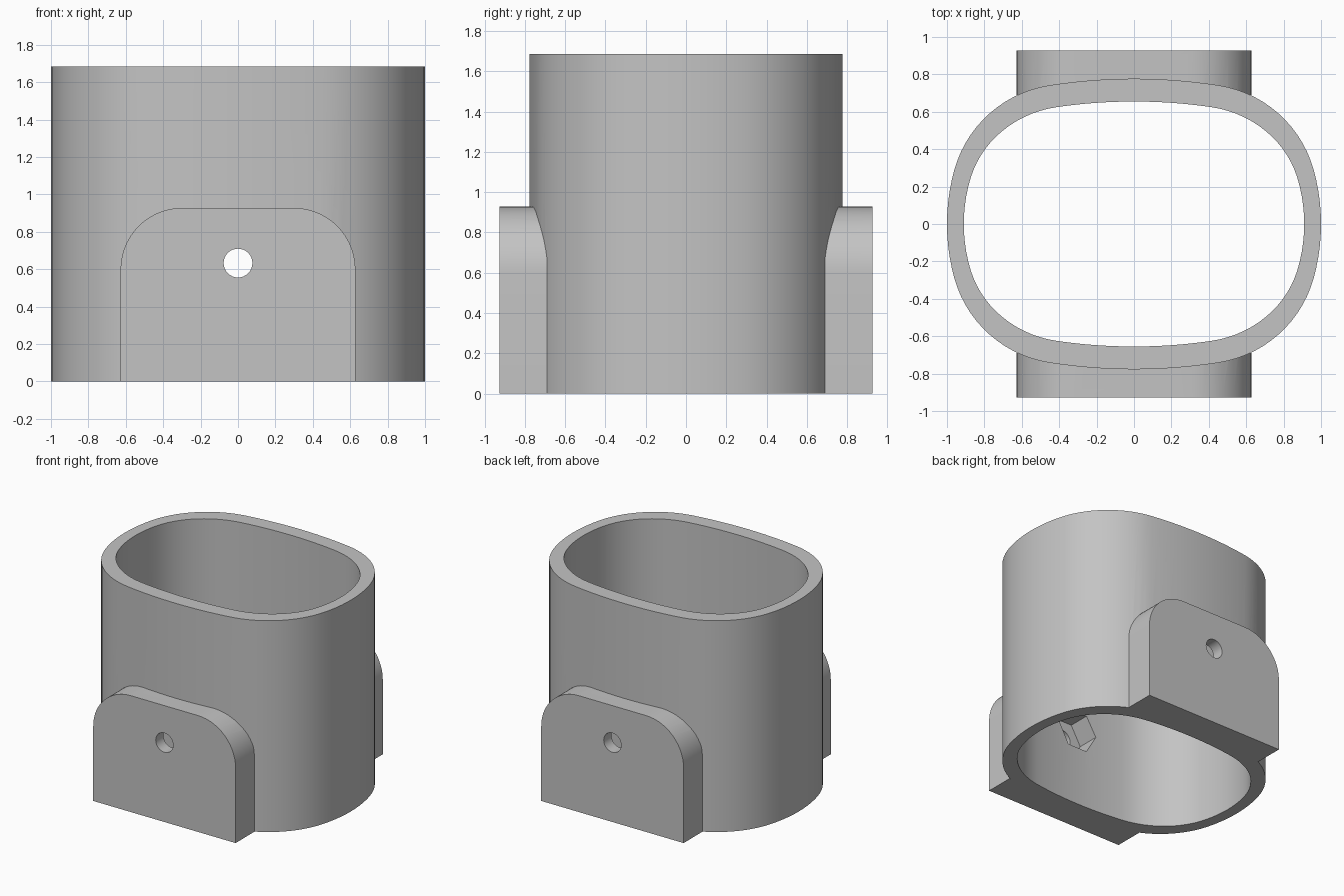
import bpy, bmesh, math

if "Cube" in bpy.data.objects:
    bpy.data.objects.remove(bpy.data.objects["Cube"])

grey = bpy.data.materials.new("plain_grey")
grey.diffuse_color = (0.55, 0.55, 0.55, 1)
grey.use_nodes = True
grey.node_tree.nodes["Principled BSDF"].inputs["Base Color"].default_value = grey.diffuse_color
H, HOLE_Z = 1.685, 0.633


def oval(sx, sy):
    """Oval from tangent arcs: gentle sides, tight corners, gentle front and back."""
    quarter, p = [(1.0, 0.0)], [1.0, 0.0]
    for radius, a0, a1, n in ((1.093, 0, 15.5, 5), (0.628, 15.5, 81, 14), (2.9, 81, 90, 6)):
        cx = p[0] - radius * math.cos(math.radians(a0))
        cy = p[1] - radius * math.sin(math.radians(a0))
        for i in range(1, n + 1):
            a = math.radians(a0 + (a1 - a0) * i / n)
            p = [cx + radius * math.cos(a), cy + radius * math.sin(a)]
            quarter.append(tuple(p))
    top = quarter[-1][1]
    q = [(x * sx, y / top * sy) for x, y in quarter]
    q[-1] = (0.0, sy)
    half = q + [(-x, y) for x, y in reversed(q[:-1])]
    return half + [(-x, -y) for x, y in half[1:-1]]


def prism(name, pts, d0, d1, along_y=False):
    """Extrude a closed outline along z, or along y when the outline is in x and z."""
    bm = bmesh.new()
    place = (lambda u, v, d: (u, d, v)) if along_y else (lambda u, v, d: (u, v, d))
    a = [bm.verts.new(place(u, v, d0)) for u, v in pts]
    b = [bm.verts.new(place(u, v, d1)) for u, v in pts]
    bm.faces.new(a)
    bm.faces.new(b)
    for i in range(len(pts)):
        j = (i + 1) % len(pts)
        bm.faces.new((a[i], a[j], b[j], b[i]))
    bmesh.ops.recalc_face_normals(bm, faces=bm.faces)
    me = bpy.data.meshes.new(name)
    bm.to_mesh(me)
    bm.free()
    me.materials.append(grey)
    ob = bpy.data.objects.new(name, me)
    bpy.context.collection.objects.link(ob)
    return ob


def circle(r, n):
    return [(r * math.cos(math.tau * i / n), HOLE_Z + r * math.sin(math.tau * i / n))
            for i in range(n)]


def combine(target, other, op):
    """Apply a boolean and discard the second solid."""
    mod = target.modifiers.new(op, 'BOOLEAN')
    mod.operation, mod.object, mod.solver = op, other, 'EXACT'
    bpy.context.view_layer.objects.active = target
    bpy.ops.object.modifier_apply(modifier=mod.name)
    bpy.data.objects.remove(other)


# Oval sleeve, open at both ends
sleeve = prism("sleeve", oval(1.0, 0.777), 0, H)
combine(sleeve, prism("sleeve_bore", oval(0.91, 0.655), -0.2, H + 0.2), 'DIFFERENCE')

# Round-shouldered mounting plates on front and back
W, T, R = 0.628, 0.928, 0.33
arc = [(W - R + R * math.cos(math.pi / 2 * i / 14), T - R + R * math.sin(math.pi / 2 * i / 14))
       for i in range(15)]
plate = [(W, 0)] + arc + [(-x, z) for x, z in reversed(arc)] + [(-W, 0)]
for side in (-1, 1):
    combine(sleeve, prism("mounting_plate", plate, side * 0.69, side * 0.927, True), 'UNION')

# Bolt hole through each plate, with a hexagonal nut pocket on the inside
for side in (-1, 1):
    combine(sleeve, prism("bolt_hole", circle(0.077, 32), side * 0.4, side * 1.1, True), 'DIFFERENCE')
    combine(sleeve, prism("nut_pocket", circle(0.175, 6), side * 0.4, side * 0.83, True), 'DIFFERENCE')

# Smooth the curved walls, keep the edges crisp
bpy.ops.object.select_all(action='DESELECT')
sleeve.select_set(True)
bpy.context.view_layer.objects.active = sleeve
bpy.ops.object.shade_smooth_by_angle(angle=math.radians(30))
